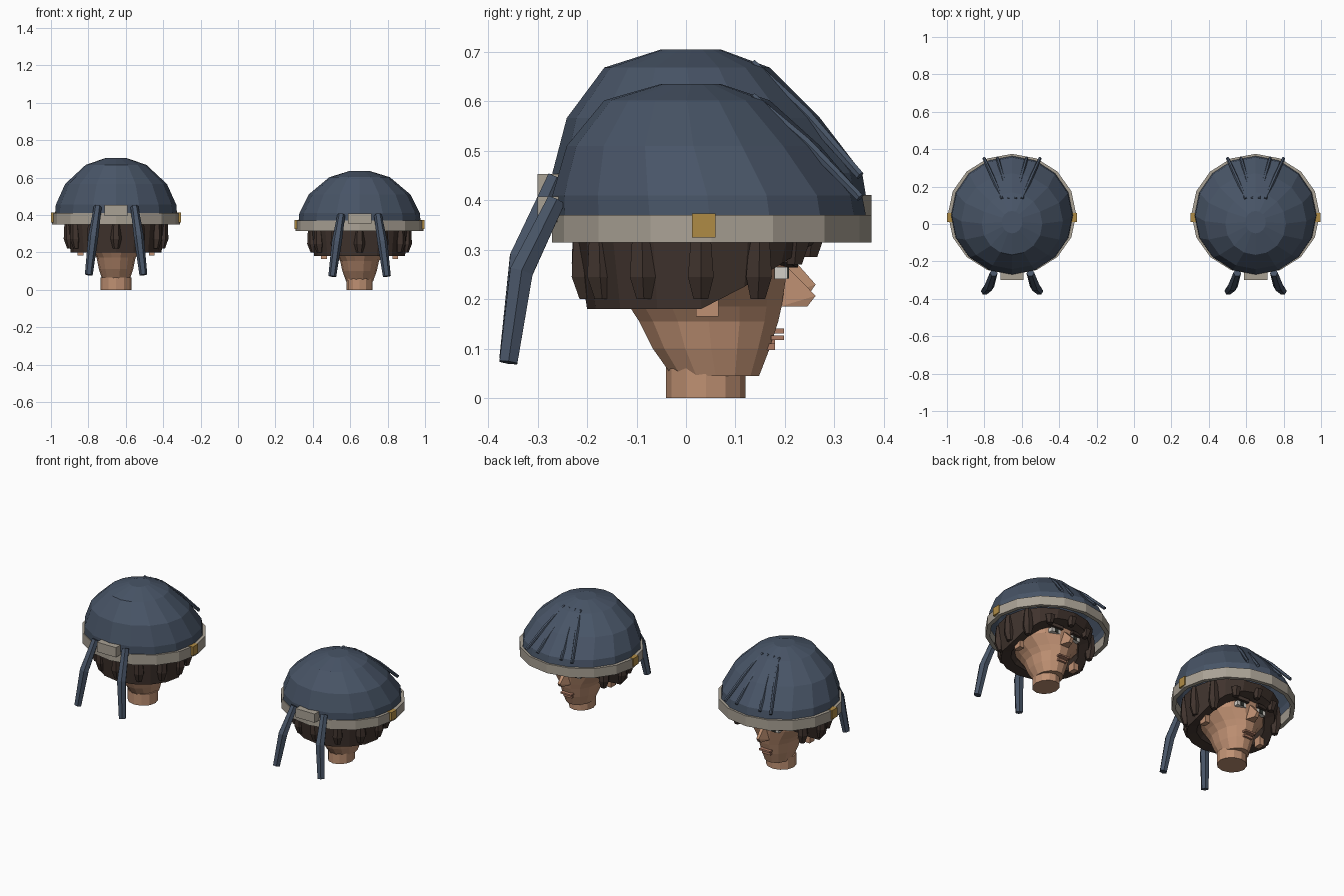
import bpy, bmesh
from math import sin, cos, radians, pi, sqrt
from mathutils import Vector

if "Cube" in bpy.data.objects:
    bpy.data.objects.remove(bpy.data.objects["Cube"])


def material(name, rgb):
    m = bpy.data.materials.new(name)
    m.use_nodes = True
    m.diffuse_color = (*rgb, 1)
    m.node_tree.nodes["Principled BSDF"].inputs["Base Color"].default_value = (*rgb, 1)
    return m


BLUE = material("slate blue cloth", (0.065, 0.09, 0.135))
BAND = material("beige band", (0.40, 0.36, 0.30))
GOLD = material("gold", (0.43, 0.26, 0.06))
HAIR = material("dark brown hair", (0.052, 0.034, 0.027))
SKIN = material("skin", (0.52, 0.28, 0.17))
LIPS = material("lips", (0.42, 0.20, 0.13))
WHITE = material("eye white", (0.65, 0.62, 0.57))
IRIS = material("dark iris", (0.03, 0.035, 0.03))


class Head:
    """Builds parts around one head, with its own place and height."""

    def __init__(self, side, x, tall):
        self.side, self.x, self.tall = side, x, tall

    def finish(self, name, bm, mat):
        bmesh.ops.recalc_face_normals(bm, faces=bm.faces)
        for v in bm.verts:
            v.co.x += self.x
            v.co.z *= self.tall
        me = bpy.data.meshes.new(f"{self.side}_{name}")
        bm.to_mesh(me)
        bm.free()
        me.materials.append(mat)
        ob = bpy.data.objects.new(me.name, me)
        bpy.context.collection.objects.link(ob)
        return ob

    def loft(self, name, rings, mat, caps=(True, True), loop=False):
        bm = bmesh.new()
        rows = [[bm.verts.new(p) for p in r] for r in rings]
        pairs = list(zip(rows, rows[1:])) + ([(rows[-1], rows[0])] if loop else [])
        for a, b in pairs:
            n = len(a)
            for i in range(n):
                j = (i + 1) % n
                bm.faces.new((a[i], a[j], b[j], b[i]))
        for cap, row in zip(caps, (rows[0], rows[-1])):
            if cap and not loop:
                bm.faces.new(row)
        return self.finish(name, bm, mat)

    def tube(self, name, path, sizes, mat, sides=6):
        rings = []
        for i, p in enumerate(path):
            d = (Vector(path[min(i + 1, len(path) - 1)]) - Vector(path[max(i - 1, 0)])).normalized()
            u = d.cross(Vector((1, 0, 0))).normalized()
            w = d.cross(u)
            rings.append([Vector(p) + (w * cos(t) + u * sin(t)) * sizes[i]
                          for t in (2 * pi * k / sides for k in range(sides))])
        return self.loft(name, rings, mat)

    def box(self, name, c, size, mat):
        bm = bmesh.new()
        bmesh.ops.create_cube(bm, size=1)
        for v in bm.verts:
            v.co = Vector(c) + Vector(a * b for a, b in zip(v.co, size))
        return self.finish(name, bm, mat)

    def hull(self, name, points, mat):
        bm = bmesh.new()
        for p in points:
            bm.verts.new(p)
        bmesh.ops.convex_hull(bm, input=bm.verts)
        return self.finish(name, bm, mat)


def ring(rx, ry, z, cy, n=16):
    return [(rx * cos(2 * pi * k / n), cy + ry * sin(2 * pi * k / n), z) for k in range(n)]


def build(side, x, tall, neck_r):
    h = Head(side, x, tall)

    # Cloth cap: open shell
    cap = [(.328, .318, .345, .05), (.322, .313, .41, .043), (.272, .256, .51, .015),
           (.162, .167, .602, .002), (.055, .06, .635, .01)]
    h.loft("cloth_cap", [ring(*r) for r in cap], BLUE, caps=(False, True))

    # Head band, a hollow ring
    h.loft("head_band", [ring(.343, .323, .315, .052), ring(.343, .323, .37, .052),
                         ring(.32, .30, .37, .052), ring(.32, .30, .315, .052)], BAND, loop=True)
    h.box("band_knot", (0, -.275, .382), (.125, .05, .052), BAND)
    for s, word in ((1, "left"), (-1, "right")):
        h.box(f"{word}_gold_plate", (s * .333, .036, .349), (.03, .048, .048), GOLD)

        # Hanging cloth tails
        h.tube(f"{word}_tail", [(s * .098, -.262, .40), (s * .122, -.333, .255), (s * .146, -.359, .072)],
               (.021, .027, .021), BLUE)

        # Folds running down the cap
        for tag, top, low in (("inner", .018, .078), ("outer", .053, .15)):
            h.tube(f"{word}_{tag}_fold",
                   [(s * top, .135, .61), (s * (top + low) / 2, .245, .515), (s * low, .352, .405)],
                   (.008, .011, .009), BLUE)

        # Ears, eyes and brows
        h.box(f"{word}_ear", (s * .19, .043, .21), (.03, .045, .09), SKIN)
        h.box(f"{word}_eye", (s * .068, .192, .253), (.06, .026, .024), WHITE)
        h.box(f"{word}_iris", (s * .066, .204, .253), (.022, .008, .023), IRIS)
        h.hull(f"{word}_brow", [(s * px, py + dy, pz + dz) for px, py, pz in
                                ((.032, .212, .272), (.105, .192, .282))
                                for dy in (-.015, .014) for dz in (-.008, .01)], HAIR)

    # Skull and jaw: height, half width, back and front
    skull = [(.045, .072, -.03, .15), (.10, .092, -.07, .172), (.155, .104, -.098, .19),
             (.185, .125, -.118, .197), (.24, .18, -.15, .206), (.31, .195, -.17, .212), (.40, .17, -.14, .19)]
    h.loft("face", [ring(w, (f - b) / 2, z, (f + b) / 2, 14) for z, w, b, f in skull], SKIN)
    h.loft("neck", [ring(neck_r, .08, z, .04, 12) for z in (0, .06)], SKIN)
    h.hull("nose", [(s * px, py, pz) for s in (1, -1) for px, py, pz in
                    ((.011, .205, .265), (.03, .19, .185), (.008, .262, .207), (.011, .245, .185))], SKIN)
    h.box("upper_lip", (0, .185, .122), (.07, .026, .009), LIPS)
    h.box("lower_lip", (0, .168, .104), (.055, .024, .013), LIPS)

    # Hair shell whose lower edge climbs towards the forehead
    def edge(p, lift=0):
        return (p[0], p[1], max(.18, min(.325, .18 + (p[1] - .045) * .62)) + lift)

    h.loft("hair", [ring(.20, .19, .37, .03), ring(.262, .255, .35, .03),
                    [edge(p) for p in ring(.243, .23, 0, .03)],
                    [edge(p, .01) for p in ring(.19, .175, 0, .03)],
                    [edge(p, .06) for p in ring(.15, .14, 0, .03)]], HAIR, caps=(True, False))

    # Hair locks around the head, short across the forehead
    for k in range(12):
        a = radians(30 * k)
        short = .085 if 3 <= k <= 3 else .07 if k in (2, 4) else 0
        rings = [[(px + cos(a) * .25 * f, py + .03 + sin(a) * .235 * f, pz + short)
                  for px, py, pz in ring(r, r, z, 0, 6)]
                 for z, r, f in ((.20, .017, .98), (.245, .03, 1), (.315, .024, 1.01), (.35, .02, 1))
                 if z + short < .42]
        if short:
            rings = [[(px, py - .01, min(pz, .36)) for px, py, pz in r] for r in rings[:2]]
        h.loft(f"hair_lock_{k + 1}", rings, HAIR)


build("right", -.652, 1.11, .083)
build("left", .65, 1, .07)
